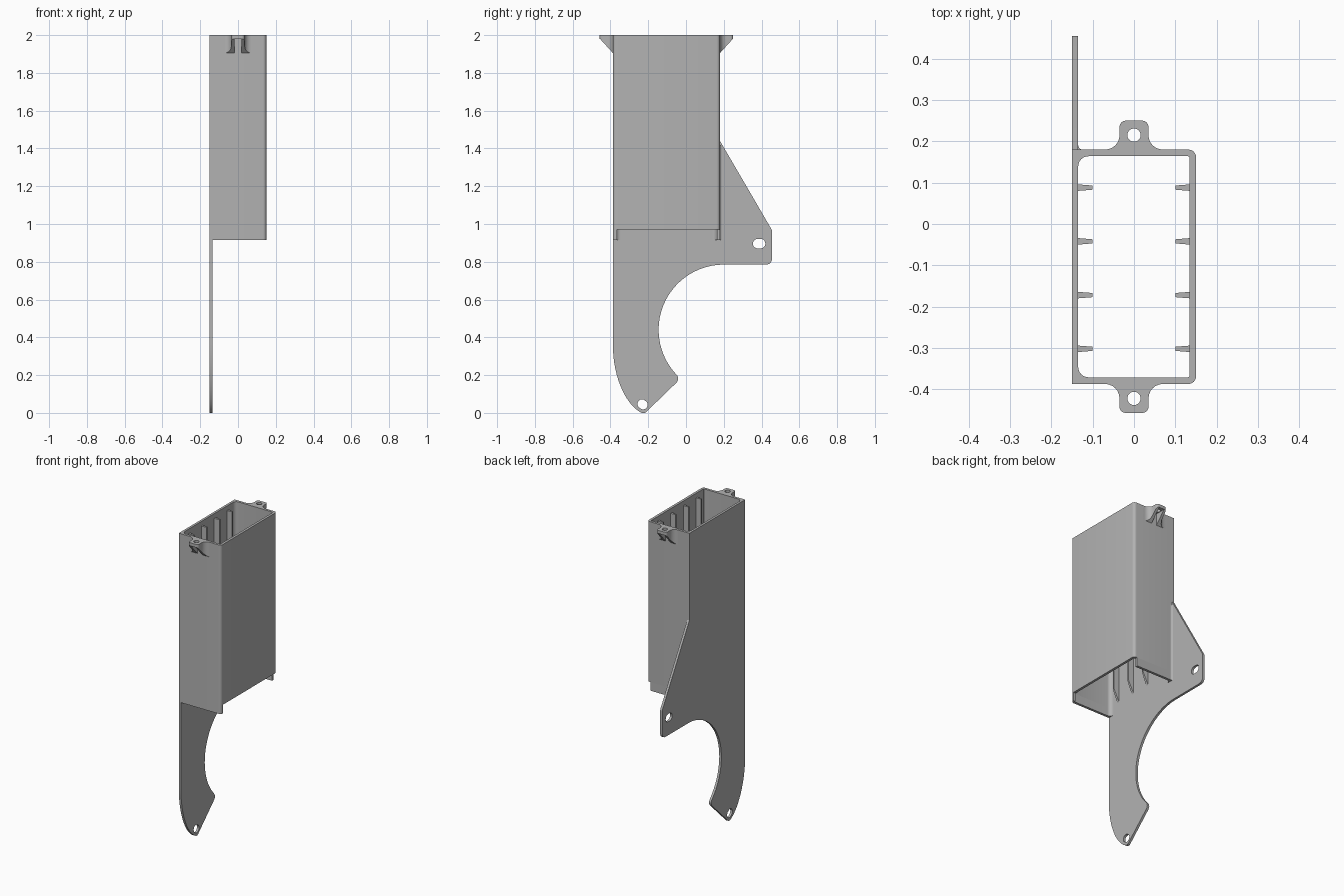
import bpy, bmesh, math
from mathutils import Vector
from mathutils.geometry import interpolate_bezier

cube = bpy.data.objects.get("Cube")
if cube:
    bpy.data.objects.remove(cube, do_unlink=True)

grey = bpy.data.materials.new("plain grey")
grey.use_nodes = True
grey.diffuse_color = (0.45, 0.45, 0.45, 1)
grey.node_tree.nodes["Principled BSDF"].inputs["Base Color"].default_value = grey.diffuse_color

X0, X1 = -0.15, 0.15          # outer side faces
XI = -0.135                   # inner face of the side plate
Y0, Y1 = -0.387, 0.18         # front and back faces of the box
W = 0.016                     # wall thickness
MID = (Y0 + Y1) / 2
BOTTOM, STEP, TOP = 0.915, 0.97, 2.0


def rounded(points, steps=6):
    """Outline whose (x, y, radius) corners become arcs."""
    out = []
    for i, p in enumerate(points):
        c = Vector(p[:2])
        if len(p) < 3:
            out.append(c)
            continue
        a = (Vector(points[i - 1][:2]) - c).normalized()
        b = (Vector(points[(i + 1) % len(points)][:2]) - c).normalized()
        half = a.angle(b) / 2
        centre = c + (a + b).normalized() * p[2] / math.sin(half)
        start = c + a * p[2] / math.tan(half) - centre
        end = c + b * p[2] / math.tan(half) - centre
        sweep = start.angle_signed(end)
        for k in range(steps + 1):
            t = -sweep * k / steps
            out.append(centre + Vector((start.x * math.cos(t) - start.y * math.sin(t),
                                        start.x * math.sin(t) + start.y * math.cos(t))))
    return out


def oval(cx, cy, r, stretch=0.0, tilt=0.0, n=28):
    """Slot outline: a circle pulled apart along a tilted axis."""
    out = []
    for k in range(n):
        a = math.tau * (k + 0.5) / n
        u, v = r * math.cos(a) + math.copysign(stretch, math.cos(a)), r * math.sin(a)
        out.append(Vector((cx + u * math.cos(tilt) - v * math.sin(tilt),
                           cy + u * math.sin(tilt) + v * math.cos(tilt))))
    return out


def prism(name, loops, low, high, place=lambda u, v, w: (u, v, w)):
    """Fill the first loop minus the others and extrude from low to high."""
    bm = bmesh.new()
    edges = []
    for loop in loops:
        vs = [bm.verts.new((p[0], p[1], low)) for p in loop]
        edges += [bm.edges.new((vs[i - 1], vs[i])) for i in range(len(vs))]
    bmesh.ops.triangle_fill(bm, edges=edges, use_beauty=True)
    top = bmesh.ops.extrude_face_region(bm, geom=bm.faces[:])["geom"]
    for v in top:
        if isinstance(v, bmesh.types.BMVert):
            v.co.z = high
    for v in bm.verts:
        v.co = place(*v.co)
    bmesh.ops.recalc_face_normals(bm, faces=bm.faces[:])
    mesh = bpy.data.meshes.new(name)
    bm.to_mesh(mesh)
    bm.free()
    mesh.materials.append(grey)
    obj = bpy.data.objects.new(name, mesh)
    bpy.context.collection.objects.link(obj)
    bpy.ops.object.select_all(action="DESELECT")
    obj.select_set(True)
    bpy.context.view_layer.objects.active = obj
    bpy.ops.object.shade_smooth_by_angle(angle=math.radians(30))
    return obj


# Side plate: tall wall, hooked leg and rear bracket, drawn in (y, z)
heel = interpolate_bezier(Vector((Y0, 0.36)), Vector((Y0, 0.19)),
                          Vector((-0.32, 0.05)), Vector((-0.245, 0.006)), 16)
hook = [(0.2 + 0.345 * math.cos(math.radians(a)), 0.44 + 0.345 * math.sin(math.radians(a)))
        for a in range(221, 89, -4)]
outline = [(Y0, TOP)] + [tuple(p[:2]) for p in heel]
outline += [(-0.222, -0.006, 0.02), (-0.03, 0.18, 0.03)] + hook
outline += [(0.455, 0.785, 0.03), (0.455, 0.968, 0.03), (Y1, 1.44), (Y1, TOP)]
prism("side_plate",
      [rounded(outline), oval(-0.23, 0.045, 0.024, 0.004, -0.7), oval(0.387, 0.896, 0.025, 0.008)],
      X0, XI, lambda u, v, w: (w, u, v))

# Box walls: three-sided section closed by the plate
front_in, back_in, side_in = Y0 + W, Y1 - W, X1 - W
E = -0.14                     # wall ends sunk into the plate
prism("box_walls", [rounded([
    (E, Y0), (X1, Y0, 0.018), (X1, Y1, 0.018), (E, Y1), (E, 0.12), (XI, 0.12),
    (XI, back_in, 0.025), (side_in, back_in, 0.004), (side_in, front_in, 0.004),
    (XI, front_in, 0.025), (XI, -0.33), (E, -0.33)])], STEP, TOP)

# Front and back walls reach lower than the open side
prism("front_skirt", [rounded([
    (E, Y0), (X1, Y0, 0.018), (X1, -0.364), (side_in, -0.364), (side_in, front_in),
    (XI, front_in, 0.025), (XI, -0.33), (E, -0.33)])], BOTTOM, STEP)
prism("back_skirt", [rounded([
    (E, Y1), (E, 0.12), (XI, 0.12), (XI, back_in, 0.025),
    (0.127, back_in), (0.127, Y1)])], BOTTOM, STEP)
prism("bracket_fillet", [rounded([
    (E, Y1 - 0.005), (E, 0.192), (XI, 0.192), (XI, Y1, 0.011),
    (-0.12, Y1), (-0.12, Y1 - 0.005)])], BOTTOM, 1.415)

# Inner guide ribs, tapered in section and pointed at the lower end
for side, label in ((-1, "right"), (1, "left")):
    for i in range(4):
        y = 0.088 - 0.13 * i
        section = [(0.137, y - 0.008), (0.137, y + 0.008), (0.1, y + 0.005), (0.1, y - 0.005)]

        def rib_place(u, v, w):
            if w < 1.5 and u < 0.12:
                w += 0.08
            return (side * u, v, w)
        prism(f"{label}_rib_{i + 1}", [section], 0.975, 1.97, rib_place)

# Screw ears: drilled cap with a sloping gusset on each side of a slot
half_ear = [(0.085, Y1), (0.035, Y1, 0.035), (0.035, 0.25, 0.015)]
mirrored = [(-p[0], *p[1:]) for p in reversed(half_ear)]
root = Y1 - 0.005
cap = rounded([(0.085, root)] + half_ear + mirrored + [(-0.085, root)])
gusset = rounded([(0.085, root)] + half_ear + [(0.018, 0.25), (0.018, root)])
for flip, label in ((False, "back"), (True, "front")):
    def turn(y):
        return 2 * MID - y if flip else y

    prism(f"{label}_ear", [cap, oval(0, 0.215, 0.016)], 1.98, TOP,
          lambda u, v, w: (u, turn(v), w))
    for side, hand in ((-1, "right"), (1, "left")):
        prism(f"{label}_{hand}_gusset", [gusset], 0, 1,
              lambda u, v, w: (side * u, turn(v), 1.985 if w else 1.905 + (v - Y1) * 1.1))
